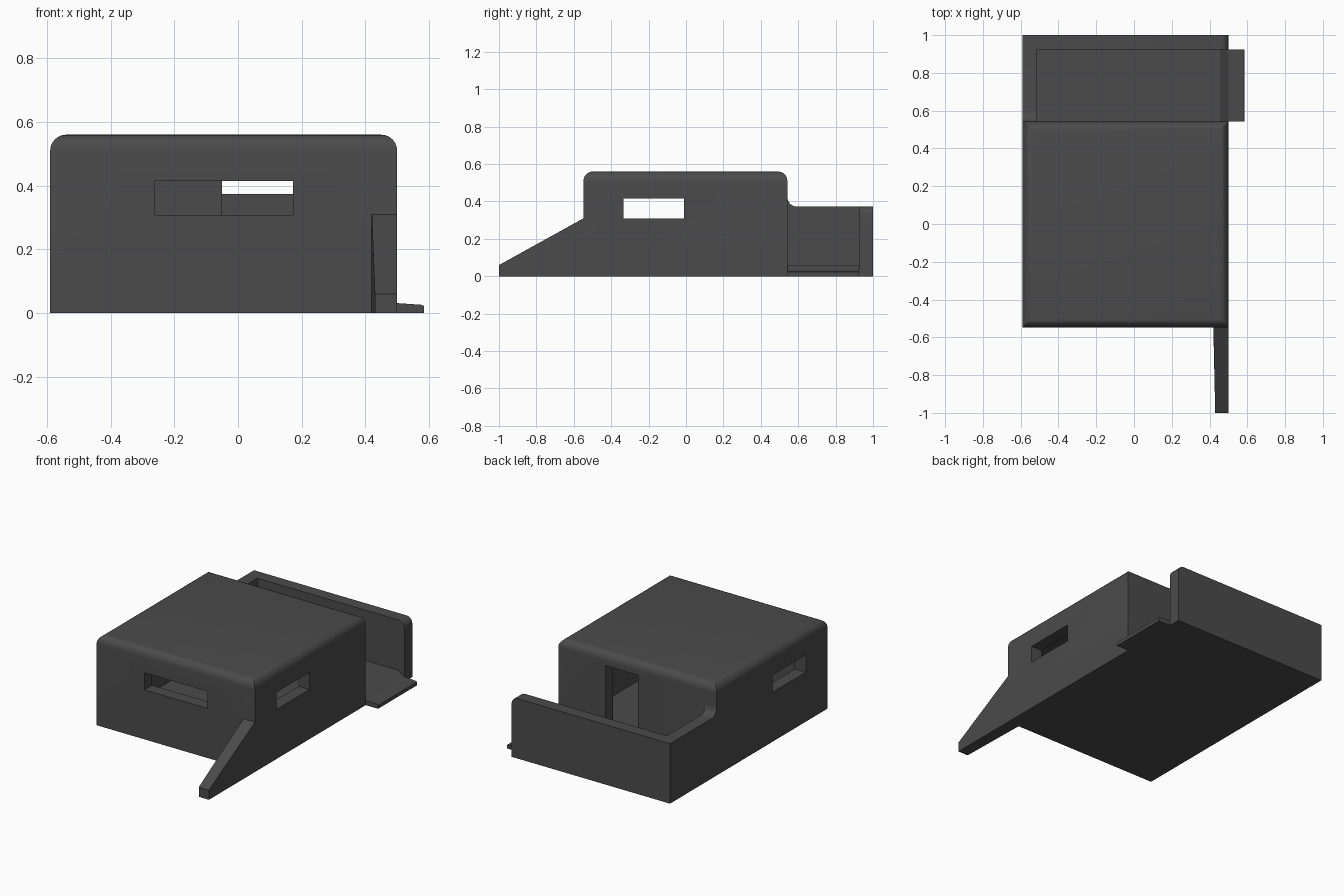
import bpy, bmesh, math
from mathutils import Vector

if "Cube" in bpy.data.objects:
    bpy.data.objects.remove(bpy.data.objects["Cube"])

concrete = bpy.data.materials.new("dark grey concrete")
concrete.diffuse_color = (0.07, 0.07, 0.07, 1)
concrete.use_nodes = True
concrete.node_tree.nodes["Principled BSDF"].inputs["Base Color"].default_value = concrete.diffuse_color


def finish(name, bm):
    bmesh.ops.recalc_face_normals(bm, faces=bm.faces)
    me = bpy.data.meshes.new(name)
    bm.to_mesh(me)
    bm.free()
    ob = bpy.data.objects.new(name, me)
    bpy.context.collection.objects.link(ob)
    me.materials.append(concrete)
    return ob


def box_bm(lo, hi):
    bm = bmesh.new()
    bmesh.ops.create_cube(bm, size=1)
    for v in bm.verts:
        v.co = Vector([lo[i] if v.co[i] < 0 else hi[i] for i in range(3)])
    return bm


def extrude(name, points, axis, start, end):
    """Profile of (horizontal, z) points extruded along x (0) or y (1)."""
    bm = bmesh.new()
    place = (lambda p: (start, p[0], p[1])) if axis == 0 else (lambda p: (p[0], start, p[1]))
    face = bm.faces.new([bm.verts.new(place(p)) for p in points])
    res = bmesh.ops.extrude_face_region(bm, geom=[face])
    for g in res["geom"]:
        if isinstance(g, bmesh.types.BMVert):
            g.co[axis] = end
    return finish(name, bm)


def arc(cx, cz, r, a0, a1, n=6):
    return [(cx + r * math.cos(math.radians(a0 + (a1 - a0) * i / n)),
             cz + r * math.sin(math.radians(a0 + (a1 - a0) * i / n))) for i in range(n + 1)]


def activate(ob):
    bpy.ops.object.select_all(action='DESELECT')
    ob.select_set(True)
    bpy.context.view_layer.objects.active = ob


L, R, F, B = -0.59, 0.50, -0.548, 0.542     # outer faces of the bunker
T = 0.076                                   # wall thickness
FLOOR, YARD = 0.06, 0.373                   # floor level, yard wall height

# Bunker shell with rounded roof edges
bm = box_bm((L, F, 0), (R, B, 0.56))
roof = [e for e in bm.edges if all(v.co.z > 0.5 for v in e.verts)]
bmesh.ops.bevel(bm, geom=roof, offset=0.05, segments=6, profile=0.5, affect='EDGES')
shell = finish("bunker_shell", bm)

# Hollow room, front slot, side slots and back doorway
cutters = {
    "room_cutter": ((L + T, F + T, FLOOR), (R - T, B - T, 0.485)),
    "front_slot_cutter": ((-0.26, F - 0.1, 0.308), (0.173, F + 0.15, 0.415)),
    "side_slot_cutter": ((L - 0.1, -0.335, 0.308), (R + 0.1, -0.01, 0.415)),
    "door_cutter": ((-0.05, B - 0.15, FLOOR), (0.175, B + 0.1, 0.48)),
}
for name, (lo, hi) in cutters.items():
    cutter = finish(name, box_bm(lo, hi))
    cutter.hide_render = True
    activate(shell)
    mod = shell.modifiers.new(name, 'BOOLEAN')
    mod.operation, mod.solver, mod.object = 'DIFFERENCE', 'EXACT', cutter
    bpy.ops.object.modifier_apply(modifier=name)
    bpy.data.objects.remove(cutter, do_unlink=True)

# Yard side wall with a fillet against the bunker
side_wall = extrude("yard_side_wall",
                    [(B, 0)] + arc(B + 0.05, YARD + 0.05, 0.05, 180, 270) + [(1 - T, YARD), (1 - T, 0)],
                    0, L, L + T)

# Yard back wall with a rounded free end
back_wall = extrude("yard_back_wall",
                    [(L, 0), (R, 0)] + arc(R - 0.04, YARD - 0.04, 0.04, 0, 90) + [(L, YARD)],
                    1, 1 - T, 1)

# Yard floor, stepping down to a low sill on the open side
extrude("yard_floor",
        [(L + T, 0), (0.585, 0), (0.585, 0.022), (0.575, 0.026), (0.50, 0.031), (0.455, FLOOR), (L + T, FLOOR)],
        1, B, 1 - T)

# Sloping wing wall at the front, slightly thinner towards its tip
wing = extrude("front_wing_wall", [(-1, 0), (F, 0), (F, 0.31), (-1, 0.06)], 0, 0.42, R)
for v in wing.data.vertices:
    if v.co.x < 0.45 and v.co.y < -0.9:
        v.co.x = 0.43

for ob in (shell, side_wall, back_wall):
    activate(ob)
    bpy.ops.object.shade_smooth_by_angle(angle=math.radians(30))
